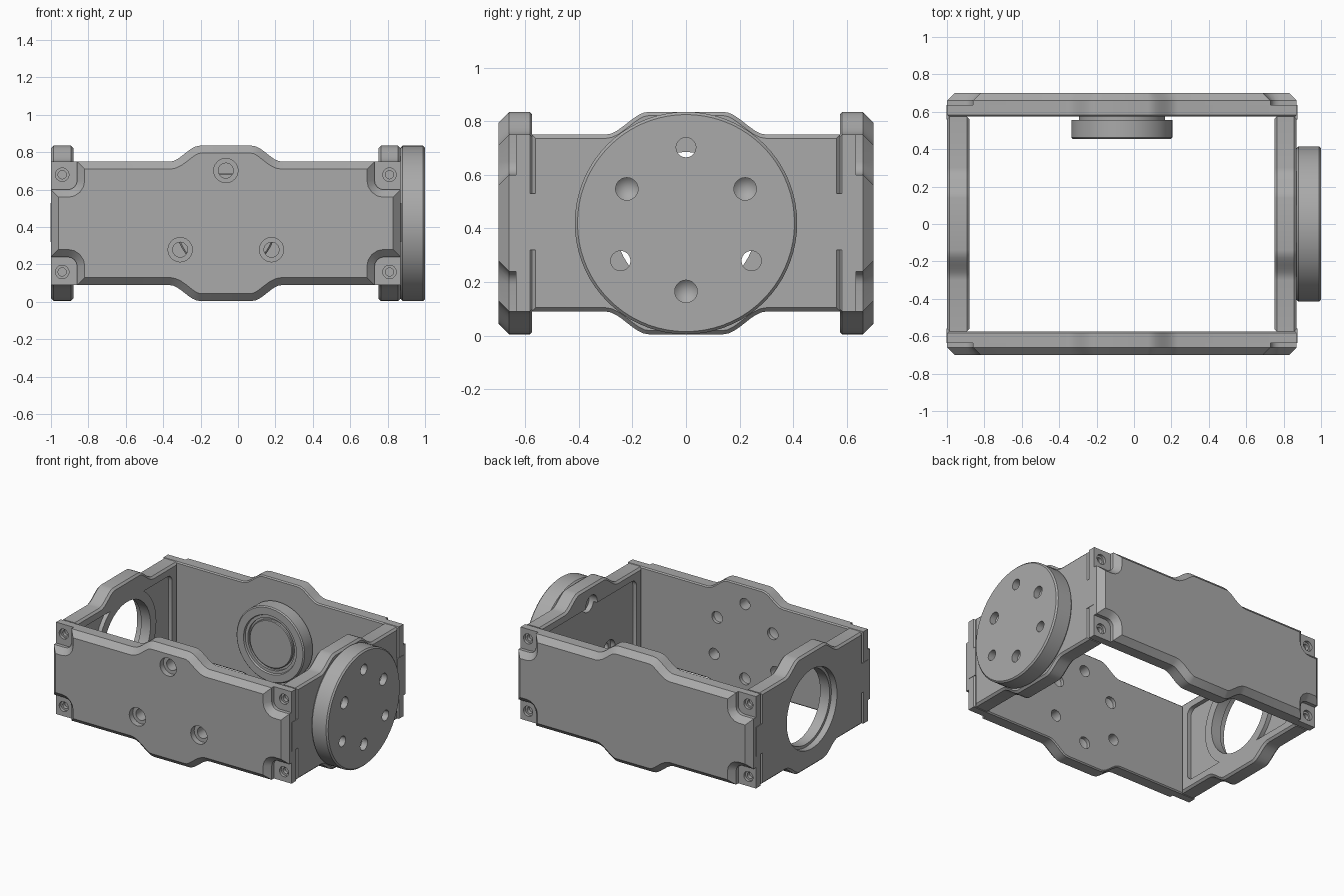
import bpy, bmesh, math
from mathutils import Matrix, Vector

cube = bpy.data.objects.get("Cube")
if cube:
    bpy.data.objects.remove(cube)

GREY = (0.4, 0.4, 0.4, 1)
mat = bpy.data.materials.new("grey_plastic")
mat.use_nodes = True
mat.diffuse_color = GREY
mat.node_tree.nodes["Principled BSDF"].inputs["Base Color"].default_value = GREY

# Each side is drawn flat (u right, v up, w outwards) and turned into place
CENTRE = Matrix.Translation((-0.065, 0, 0.42))
STAND = Matrix.Rotation(math.pi / 2, 4, 'X')


def side(degrees):
    return CENTRE @ Matrix.Rotation(math.radians(degrees), 4, 'Z') @ STAND


FRONT, RIGHT, BACK, LEFT = side(0), side(90), side(180), side(-90)
parts, cutters = [], []


def finish(bm, name, frame, cutter):
    bmesh.ops.recalc_face_normals(bm, faces=bm.faces)
    mesh = bpy.data.meshes.new(name)
    bm.to_mesh(mesh)
    bm.free()
    mesh.materials.append(mat)
    obj = bpy.data.objects.new(name, mesh)
    obj.matrix_world = frame
    bpy.context.collection.objects.link(obj)
    obj.hide_render = cutter
    (cutters if cutter else parts).append(obj)
    return obj


def prism(name, frame, points, w0, w1, inner=0, outer=0, cutter=False):
    """Extrude an outline from w0 to w1, with chamfers on its two caps."""
    bm = bmesh.new()
    low = bm.faces.new([bm.verts.new((u, v, w0 + inner)) for u, v in points])
    ext = bmesh.ops.extrude_face_region(bm, geom=[low], use_keep_orig=True)["geom"]
    top = [g for g in ext if isinstance(g, bmesh.types.BMFace)][0]
    bmesh.ops.translate(bm, verts=top.verts, vec=(0, 0, w1 - outer - w0 - inner))
    bmesh.ops.recalc_face_normals(bm, faces=bm.faces)
    for face, size in ((low, inner), (top, outer)):
        if size:
            bmesh.ops.inset_individual(bm, faces=[face], thickness=size,
                                       depth=size, use_even_offset=True)
    return finish(bm, name, frame, cutter)


def lathe(name, frame, profile, at=(0, 0), steps=64, cutter=False):
    """Turn a (radius, w) profile round the w axis."""
    bm = bmesh.new()
    verts = [bm.verts.new((r, 0, w)) for r, w in profile]
    edges = [bm.edges.new(pair) for pair in zip(verts, verts[1:])]
    bmesh.ops.spin(bm, geom=verts + edges, cent=(0, 0, 0), axis=(0, 0, 1),
                   angle=2 * math.pi, steps=steps, use_merge=True)
    bmesh.ops.remove_doubles(bm, verts=bm.verts, dist=0.0001)
    bmesh.ops.translate(bm, verts=bm.verts, vec=(at[0], at[1], 0))
    return finish(bm, name, frame, cutter)


def hole(frame, at, profile, steps=24):
    return lathe("hole_cutter", frame, profile, at, steps, cutter=True)


def cut(obj, tools):
    for tool in tools:
        mod = obj.modifiers.new("cut", 'BOOLEAN')
        mod.operation, mod.solver, mod.object = 'DIFFERENCE', 'EXACT', tool


def mirrored(quarter):
    """Complete a quarter outline, running from right to centre, to all four."""
    left = [(-u, v) for u, v in reversed(quarter)]
    return quarter + left + [(-u, -v) for u, v in quarter + left]


def outline(half, notched=False):
    """Plate outline with a central swell and, if wanted, stepped corners."""
    pts = [(half, 0.33)]
    if notched:
        pts = [(half, 0.18)]
        for i in range(5):
            a = math.radians(-90 - 22.5 * i)
            pts.append((0.845 + 0.05 * math.cos(a), 0.23 + 0.05 * math.sin(a)))
        pts.append((0.795, 0.33))
    for i in range(9):
        t = i / 8
        pts.append((0.30 - 0.16 * t, 0.33 + 0.085 * t * t * (3 - 2 * t)))
    return mirrored(pts)


def rounded(hu, hv, r):
    arc = [math.radians(18 * i) for i in range(6)]
    return mirrored([(hu - r + r * math.cos(a), hv - r + r * math.sin(a)) for a in arc])


def ring(radius, start):
    return [(radius * math.cos(math.radians(start + a)),
             radius * math.sin(math.radians(start + a))) for a in (0, 120, 240)]


OUTER_RING, INNER_RING = ring(0.282, 90), ring(0.255, 30)

# Front and back plates: backing with corner pads, and a raised cover
plates = {}
for name, frame in (("front", FRONT), ("back", BACK)):
    base = prism(name + "_plate", frame, outline(0.935), 0.575, 0.635, inner=0.008)
    cover = prism(name + "_cover", frame, outline(0.935, True), 0.635, 0.70, outer=0.04)
    plates[name] = (base, cover)
    pad = [(0, 0.59), (0.022, 0.59), (0.022, 0.615), (0.036, 0.615), (0.036, 0.7), (0, 0.7)]
    cut(base, [hole(frame, (su * 0.875, sv * 0.26), pad) for su in (-1, 1) for sv in (-1, 1)])

# Screw holes in the front plate
for at in OUTER_RING:
    tool = hole(FRONT, at, [(0, 0.5), (0.04, 0.5), (0.04, 0.66), (0.065, 0.66),
                            (0.065, 0.75), (0, 0.75)])
    for plate in plates["front"]:
        cut(plate, [tool])
cut(plates["front"][0], [hole(FRONT, at, [(0, 0.5), (0.042, 0.5), (0.042, 0.6), (0, 0.62)])
                         for at in INNER_RING])

# Side plates with end tabs and a shallow inner pocket
sides = {}
for name, frame in (("right", RIGHT), ("left", LEFT)):
    plate = prism(name + "_side_plate", frame, outline(0.575), 0.815, 0.935,
                  inner=0.014, outer=0.014)
    sides[name] = plate
    cut(plate, [prism("pocket_cutter", frame, rounded(0.51, 0.27, 0.05),
                      0.75, 0.845, cutter=True)])
    for end in (-1, 1):
        tab = [(end * u, v) for u, v in ((0.56, -0.1), (0.635, -0.1), (0.635, 0.11), (0.56, 0.11))]
        prism(name + "_tab", frame, tab, 0.83, 0.938)

# Large opening in the left side plate, with a boss around it
opening = [(0, 0.7), (0.265, 0.7), (0.265, 0.89), (0.285, 0.89), (0.285, 1), (0, 1)]
cut(sides["left"], [hole(LEFT, (0, 0), opening, 64)])
lathe("opening_boss", LEFT, [(0.265, 0.815), (0.33, 0.815), (0.33, 0.86),
                             (0.265, 0.86), (0.265, 0.815)])

# Round drive flange on the right
flange = lathe("drive_flange", RIGHT, [(0, 0.935), (0.405, 0.935), (0.415, 0.945),
                                       (0.415, 1.055), (0.405, 1.065), (0, 1.065)], steps=72)
for at in OUTER_RING:
    tool = hole(RIGHT, at, [(0, 0.75), (0.065, 0.75), (0.065, 0.88), (0.037, 0.88),
                            (0.037, 1.1), (0, 1.1)])
    cut(sides["right"], [tool])
    cut(flange, [tool])
cut(flange, [hole(RIGHT, at, [(0, 0.98), (0.042, 1.02), (0.042, 1.1), (0, 1.1)])
             for at in INNER_RING])

# Idler disc on the inside of the back plate
lathe("idler_disc", BACK, [(0, 0.465), (0.165, 0.465), (0.17, 0.47), (0.17, 0.485),
                           (0.185, 0.485), (0.185, 0.468), (0.205, 0.468), (0.21, 0.455),
                           (0.262, 0.455), (0.27, 0.463), (0.27, 0.555), (0.23, 0.555),
                           (0.23, 0.58), (0, 0.58)])

# Bake the cuts, drop the cutters and shade
bpy.context.view_layer.update()
graph = bpy.context.evaluated_depsgraph_get()
baked = [(o, bpy.data.meshes.new_from_object(o.evaluated_get(graph))) for o in parts]
for obj, mesh in baked:
    obj.modifiers.clear()
    obj.data = mesh
for tool in cutters:
    bpy.data.objects.remove(tool)
bpy.ops.object.select_all(action='DESELECT')
for obj in parts:
    obj.select_set(True)
bpy.context.view_layer.objects.active = parts[0]
bpy.ops.object.shade_smooth_by_angle(angle=math.radians(30))
